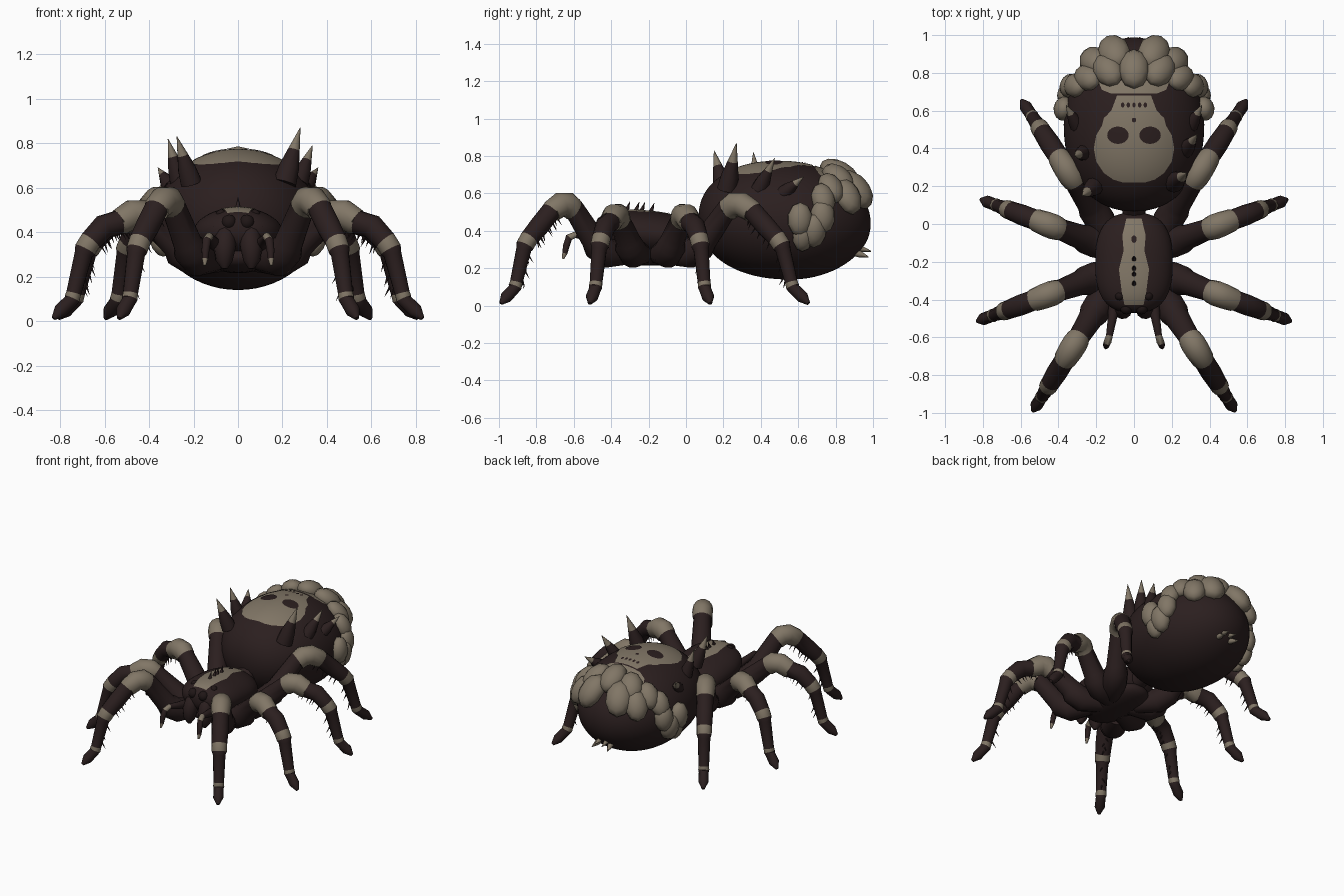
import bpy, bmesh, math, random
from mathutils import Vector, Matrix

random.seed(4)
cube = bpy.data.objects.get("Cube")
if cube:
    bpy.data.objects.remove(cube, do_unlink=True)


def material(name, rgb):
    m = bpy.data.materials.new(name)
    m.use_nodes = True
    m.diffuse_color = (*rgb, 1)
    bsdf = m.node_tree.nodes["Principled BSDF"]
    bsdf.inputs["Base Color"].default_value = (*rgb, 1)
    bsdf.inputs["Roughness"].default_value = 0.8
    return m


MATS = [material("dark_brown", (0.024, 0.0135, 0.0135)),
        material("dusty_tan", (0.22, 0.182, 0.133)),
        material("eye_black", (0.014, 0.008, 0.008))]
DARK, TAN, BLACK = range(3)


def finish(bm, name, closed=True):
    if closed:
        bmesh.ops.recalc_face_normals(bm, faces=bm.faces[:])
    mesh = bpy.data.meshes.new(name)
    bm.to_mesh(mesh)
    bm.free()
    for m in MATS:
        mesh.materials.append(m)
    ob = bpy.data.objects.new(name, mesh)
    bpy.context.collection.objects.link(ob)
    bpy.ops.object.select_all(action='DESELECT')
    ob.select_set(True)
    bpy.context.view_layer.objects.active = ob
    bpy.ops.object.shade_smooth_by_angle(angle=math.radians(45))


def bridge(bm, rings, mats):
    """Skin closed rings of vertices and cap both ends."""
    n = len(rings[0])
    for a, b, m in zip(rings, rings[1:], mats):
        for i in range(n):
            j = (i + 1) % n
            bm.faces.new((a[i], a[j], b[j], b[i])).material_index = m
    bm.faces.new(rings[0][::-1]).material_index = mats[0]
    bm.faces.new(rings[-1]).material_index = mats[-1]


def add_tube(bm, pts, radii, mats, sides=12):
    """Tapered tube along a path; one colour per segment."""
    pts = [Vector(p) for p in pts]
    span = pts[-1] - pts[0]
    side = Vector((-span.y, span.x, 0))
    side = side.normalized() if side.length > 1e-4 else Vector((1, 0, 0))
    rings = []
    for k, (p, r) in enumerate(zip(pts, radii)):
        t = pts[min(k + 1, len(pts) - 1)] - pts[max(k - 1, 0)]
        up = t.cross(side).normalized()
        angles = [math.tau * i / sides for i in range(sides)]
        rings.append([bm.verts.new(p + (side * math.cos(a) + up * math.sin(a)) * r) for a in angles])
    bridge(bm, rings, mats)


def add_ball(bm, matrix, mat, u=12, v=8):
    res = bmesh.ops.create_uvsphere(bm, u_segments=u, v_segments=v, radius=1, matrix=matrix)
    for f in {f for vert in res["verts"] for f in vert.link_faces}:
        f.material_index = mat


class Pod:
    """Rounded body form, swept along y with elliptical sections; taper narrows the rear."""
    def __init__(self, cy, cz, hx, hy, hz, power, drop, taper=0):
        self.cy, self.cz, self.hx, self.hy, self.hz = cy, cz, hx, hy, hz
        self.power, self.drop, self.taper = power, drop, taper

    def section(self, s):
        f = max(1 - abs(s) ** self.power, 0.0004) ** (1 / self.power)
        f *= 1 - self.taper * max(s, 0) ** 2
        return self.cz - self.drop * s, self.hx * f, self.hz * f

    def top(self, x, y):
        z, hx, hz = self.section((y - self.cy) / self.hy)
        return z + hz * math.sqrt(max(1 - (x / hx) ** 2, 0))

    def build(self, name, rows=36, sides=56):
        bm = bmesh.new()
        rings = []
        for k in range(rows + 1):
            s = -math.cos(math.pi * k / rows)
            z, hx, hz = self.section(s)
            angles = [math.tau * i / sides for i in range(sides)]
            rings.append([bm.verts.new((hx * math.cos(a), self.cy + s * self.hy, z + hz * math.sin(a)))
                          for a in angles])
        bridge(bm, rings, [DARK] * rows)
        finish(bm, name)


def marking(name, pod, rows, cx=0, lift=0.004, mat=TAN, cols=16, steps=5):
    """Thin painted plate that follows the top of a pod; rows are (y, half width)."""
    fine = [(a[0] + (b[0] - a[0]) * k / steps, a[1] + (b[1] - a[1]) * k / steps)
            for a, b in zip(rows, rows[1:]) for k in range(steps)] + [rows[-1]]
    bm = bmesh.new()
    grid = []
    for y, w in fine:
        xs = [cx + w * (2 * c / cols - 1) for c in range(cols + 1)]
        grid.append([bm.verts.new((x, y, pod.top(x, y) + lift)) for x in xs])
    for a, b in zip(grid, grid[1:]):
        for c in range(cols):
            bm.faces.new((a[c], a[c + 1], b[c + 1], b[c])).material_index = mat
    finish(bm, name, closed=False)


def oval(cy, rx, ry):
    angles = [math.pi * k / 10 for k in range(11)]
    return [(cy - ry * math.cos(a), max(rx * math.sin(a), 0.001)) for a in angles]


# Bodies
abdomen = Pod(0.527, 0.455, 0.372, 0.46, 0.315, 2.2, 0.015, 0.13)
abdomen.build("abdomen")
carapace = Pod(-0.205, 0.385, 0.205, 0.265, 0.12, 2.6, 0.025)
carapace.build("carapace")
Pod(-0.18, 0.285, 0.15, 0.25, 0.07, 2.4, 0).build("sternum", 16, 24)
bm = bmesh.new()
add_tube(bm, [(0, -0.02, 0.36), (0, 0.06, 0.36), (0, 0.14, 0.4)], [0.08, 0.06, 0.08], [DARK] * 2)
finish(bm, "waist")

# Skull-shaped patch on the abdomen, with dark sockets and specks
marking("abdomen_patch", abdomen,
        [(0.22, 0.06), (0.235, 0.11), (0.27, 0.16), (0.33, 0.2), (0.4, 0.213), (0.47, 0.2),
         (0.52, 0.17), (0.56, 0.16), (0.6, 0.12), (0.68, 0.09)])
marking("abdomen_rear_patch", abdomen, [(0.69, 0.12), (0.71, 0.17), (0.76, 0.19)])
for sx in (1, -1):
    marking("patch_socket", abdomen, oval(0.47, 0.057, 0.046), sx * 0.085, 0.007, DARK)
marking("patch_dot", abdomen, oval(0.55, 0.012, 0.012), 0, 0.007, DARK, 6, 1)
for k in range(5):
    marking("patch_speck", abdomen, oval(0.63, 0.009, 0.013), (k - 2) * 0.03, 0.007, DARK, 4, 1)

# Stripe and dark thorns on the carapace
marking("carapace_stripe", carapace,
        [(-0.43, 0.05), (-0.36, 0.065), (-0.24, 0.08), (-0.14, 0.055), (-0.06, 0.062), (0.03, 0.04)])
marking("stripe_spot", carapace, oval(-0.08, 0.014, 0.02), 0, 0.007, DARK, 6, 1)
bm = bmesh.new()
for y in (-0.32, -0.27, -0.24, -0.19):
    z = carapace.top(0, y)
    add_tube(bm, [(0, y, z - 0.01), (0, y + 0.02, z + 0.045)], [0.015, 0.001], [DARK], 8)
finish(bm, "carapace_thorns")

# Eyes
bm = bmesh.new()
for sx in (1, -1):
    for x, y, z, r in ((0.04, -0.445, 0.445, 0.034), (0.075, -0.38, 0.475, 0.027), (0.1, -0.43, 0.42, 0.02)):
        add_ball(bm, Matrix.Translation((sx * x, y, z)) @ Matrix.Scale(r, 4), BLACK)
finish(bm, "eyes")

# Jaws and feelers
for sx, side in ((1, "left"), (-1, "right")):
    bm = bmesh.new()
    path = [(0.05, -0.38, 0.42), (0.055, -0.43, 0.39), (0.06, -0.455, 0.33), (0.062, -0.46, 0.27), (0.06, -0.465, 0.235)]
    add_tube(bm, [(sx * x, y, z) for x, y, z in path], [0.035, 0.047, 0.05, 0.038, 0.012], [DARK] * 4)
    finish(bm, side + "_jaw")
    bm = bmesh.new()
    path = [(0.1, -0.4, 0.34), (0.115, -0.5, 0.36), (0.13, -0.59, 0.38), (0.14, -0.625, 0.365),
            (0.146, -0.64, 0.32), (0.148, -0.648, 0.28), (0.15, -0.658, 0.25)]
    add_tube(bm, [(sx * x, y, z) for x, y, z in path], [0.034, 0.024, 0.018, 0.02, 0.018, 0.014, 0.006],
             [DARK, DARK, TAN, DARK, DARK, TAN])
    finish(bm, side + "_feeler")

# Legs: (fraction along leg, height, radius, colour after); "h" heights hang from the knee
LEG = [(-0.2, 0.28, 0.06, DARK), (0, 0.28, 0.08, DARK), (0.1, 0.32, 0.078, DARK), (0.13, 0.35, 0.066, DARK),
       (0.31, "h-", 0.056, DARK), (0.32, "h-", 0.062, TAN), (0.37, "h", 0.067, TAN), (0.44, "h", 0.066, TAN),
       (0.525, "h--", 0.06, TAN), (0.53, "h--", 0.054, DARK), (0.64, 0.425, 0.055, DARK), (0.735, 0.36, 0.05, TAN),
       (0.775, 0.32, 0.049, DARK), (0.785, 0.3, 0.041, DARK), (0.855, 0.125, 0.034, TAN),
       (0.867, 0.1, 0.036, DARK), (0.88, 0.088, 0.032, DARK), (0.95, 0.045, 0.033, DARK),
       (1, 0.012, 0.01, DARK)]
PAIRS = [("front", (0.18, -0.42), (0.535, -0.99), 0.54), ("second", (0.2, -0.28), (0.83, -0.515), 0.48),
         ("third", (0.2, -0.1), (0.81, 0.13), 0.48), ("rear", (0.18, 0.02), (0.595, 0.655), 0.54)]
for label, root, tip, knee in PAIRS:
    drop = {"h": knee, "h-": knee - 0.025, "h--": knee - 0.035}
    for sx, side in ((1, "left"), (-1, "right")):
        start, run = Vector((sx * root[0], root[1], 0)), Vector((sx * (tip[0] - root[0]), tip[1] - root[1], 0))
        pts = [start + run * t + Vector((0, 0, drop.get(z, z))) for t, z, _, _ in LEG]
        radii = [p[2] for p in LEG]
        bm = bmesh.new()
        add_tube(bm, pts, radii, [p[3] for p in LEG[:-1]], 14)
        finish(bm, f"{side}_{label}_leg")
        # Bristles under the lower leg
        bm = bmesh.new()
        inward = -run.normalized()
        for k in (9, 10, 13):
            for i in range(3):
                f = (i + random.random() * 0.6) / 3
                p = pts[k].lerp(pts[k + 1], f) + (inward + Vector((0, 0, -0.6))) * radii[k] * 0.6
                sway = run.cross(Vector((0, 0, 1))).normalized() * random.uniform(-0.025, 0.025)
                add_tube(bm, [p, p + inward * 0.025 + sway + Vector((0, 0, -0.05))], [0.007, 0.0005], [DARK], 5)
        finish(bm, f"{side}_{label}_leg_bristles")

# Tan-tipped spikes on the abdomen: base, tip, radius
SPIKES = [((0.21, 0.22, 0.62), (0.28, 0.27, 0.87), 0.055), ((0.27, 0.39, 0.62), (0.335, 0.475, 0.79), 0.045),
          ((0.3, 0.52, 0.6), (0.36, 0.63, 0.69), 0.04), ((-0.21, 0.2, 0.62), (-0.275, 0.15, 0.83), 0.05),
          ((-0.26, 0.38, 0.62), (-0.315, 0.36, 0.82), 0.045), ((-0.3, 0.52, 0.6), (-0.36, 0.63, 0.69), 0.04)]
for base, tip, r in SPIKES:
    a, b = Vector(base), Vector(tip)
    bm = bmesh.new()
    add_tube(bm, [a, a.lerp(b, 0.3), a.lerp(b, 0.6), b], [r, r * 0.85, r * 0.5, 0.001], [DARK, DARK, TAN], 10)
    finish(bm, "abdomen_spike")

# Garland of eggs around the back: x, y, z, radius
EGGS = [(0, 0.83, 0.71, 0.092), (0.14, 0.82, 0.68, 0.086), (0.25, 0.78, 0.63, 0.076), (0.31, 0.735, 0.57, 0.073),
        (0.35, 0.74, 0.48, 0.075), (0.37, 0.61, 0.46, 0.075), (0.36, 0.69, 0.4, 0.075), (0.37, 0.63, 0.36, 0.062),
        (0.1, 0.89, 0.61, 0.098), (0.21, 0.86, 0.58, 0.085)]
centre = Vector((0, abdomen.cy, abdomen.cz))
size = Vector((abdomen.hx, abdomen.hy, abdomen.hz))
bm = bmesh.new()
for x, y, z, r in EGGS:
    for sx in ((1, -1) if x else (1,)):
        d = Vector((sx * x, y, z)) - centre
        unit = Vector(a / b for a, b in zip(d, size)).normalized()
        normal = Vector(a / b for a, b in zip(unit, size)).normalized()
        spot = centre + Vector(a * b for a, b in zip(unit, size)) + normal * r * 0.08
        turn = normal.to_track_quat('Z', 'Y').to_matrix().to_4x4()
        add_ball(bm, Matrix.Translation(spot) @ turn @ Matrix.Diagonal((r * 0.9, r * 1.25, r * 0.72, 1)), TAN, 10, 7)
finish(bm, "egg_garland")

# Spinnerets
bm = bmesh.new()
for sx in (1, -1):
    for x, z, y in ((0.025, 0.29, 0.99), (0.05, 0.26, 0.975)):
        add_tube(bm, [(sx * x * 0.8, 0.87, z + 0.035), (sx * x, 0.93, z + 0.015), (sx * x * 1.2, y, z)],
                 [0.022, 0.018, 0.003], [TAN, TAN], 8)
finish(bm, "spinnerets")
